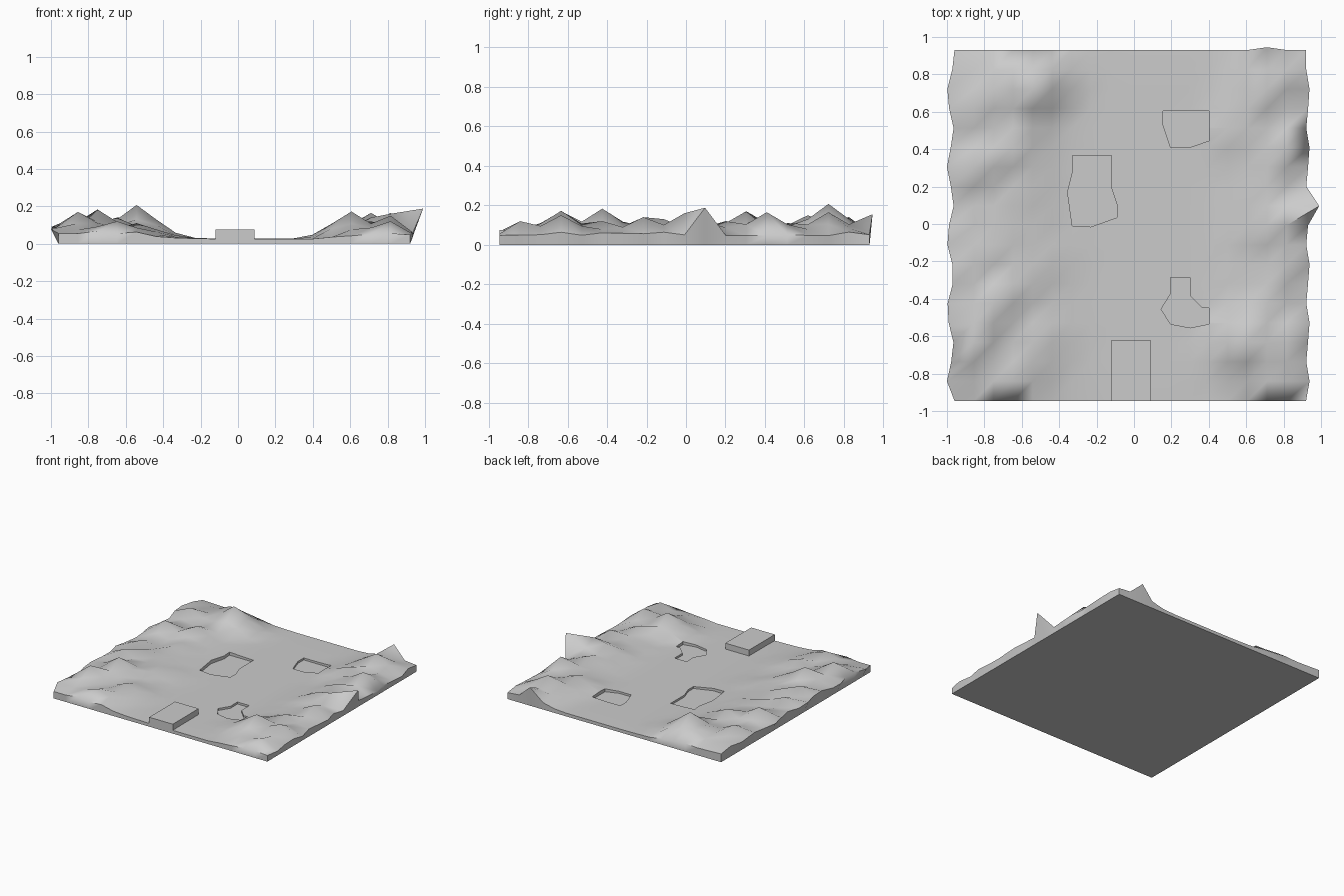
import bpy, bmesh, random
from math import sin

if "Cube" in bpy.data.objects:
    bpy.data.objects.remove(bpy.data.objects["Cube"])

random.seed(4)
N = 18
X0, X1, Y0, Y1 = -0.96, 0.92, -0.945, 0.93
DX, DY = (X1 - X0) / N, (Y1 - Y0) / N

# Summits: x, y, height
PEAKS = [
    (-.54, .77, .207), (-.65, .85, .14), (-.87, .65, .15), (-.66, .36, .14),
    (-.87, .32, .17), (-.65, .10, .10), (-.87, .0, .13), (-.76, -.15, .13),
    (-.55, -.25, .09), (-.87, -.25, .14), (-.75, -.47, .183), (-.55, -.60, .11),
    (-.87, -.65, .17), (-.65, -.80, .12),
    (.62, -.67, .172), (.80, -.60, .15), (.82, -.82, .12), (.72, -.45, .12),
    (.82, -.25, .14), (.70, -.05, .14), (.82, -.03, .16), (.92, .10, .188),
    (.72, .20, .12), (.82, .42, .165), (.65, .50, .11), (.72, .72, .165),
    (.73, .93, .155),
]


def snap(p):
    return (X0 + round((p[0] - X0) / DX) * DX, Y0 + round((p[1] - Y0) / DY) * DY, p[2])


SNAPPED = [snap(p) for p in PEAKS]


def smooth(t):
    t = max(0.0, min(1.0, t))
    return t * t * (3 - 2 * t)


def height(x, y, border):
    base = 0.028 + 0.008 * smooth((-x - 0.1) / 0.3)
    side = smooth((-x - 0.30) / 0.32) if x < 0 else smooth((x - 0.40) / 0.28)
    h = base + side * (0.045 + random.uniform(-0.015, 0.015))
    for px, py, ph in SNAPPED:
        d = ((x - px) ** 2 + (y - py) ** 2) ** 0.5
        if border and d > 0.02:
            continue
        h = max(h, base + (ph - base) * max(0, 1 - d / 0.25) ** 1.1)
    if border and h < 0.12:
        h = 0.022 + (h - 0.022) * 0.65
    return h


# Terrain: closed slab with a low-poly mountain surface
bm = bmesh.new()
top, bottom = {}, {}
for i in range(N + 1):
    for j in range(N + 1):
        x, y = X0 + i * DX, Y0 + j * DY
        border = i in (0, N) or j in (0, N)
        z = height(x, y, border)
        ox, oy = x, y
        if i == 0 and 0 < j < N:      # sides bulge outwards
            ox -= 0.022 + 0.018 * sin(j * 1.7)
            z += 0.025
        elif i == N and 0 < j < N:
            ox += 0.07 if z > 0.15 else 0.010 + 0.010 * sin(j * 2.1)
        if j == N and z > 0.12:
            oy += 0.015
        top[i, j] = bm.verts.new((ox, oy, z))
        if border:
            bottom[i, j] = bm.verts.new((x, y, 0))
for i in range(N):
    for j in range(N):
        a, b, c, d = top[i, j], top[i + 1, j], top[i + 1, j + 1], top[i, j + 1]
        bm.faces.new((a, b, c))
        bm.faces.new((a, c, d))
ring = ([(i, 0) for i in range(N)] + [(N, j) for j in range(N)] +
        [(i, N) for i in range(N, 0, -1)] + [(0, j) for j in range(N, 0, -1)])
for a, b in zip(ring, ring[1:] + ring[:1]):
    bm.faces.new((bottom[a], bottom[b], top[b], top[a]))
bm.faces.new([bottom[k] for k in reversed(ring)])
bmesh.ops.recalc_face_normals(bm, faces=bm.faces)
mesh = bpy.data.meshes.new("terrain")
bm.to_mesh(mesh)
bm.free()
terrain = bpy.data.objects.new("terrain", mesh)
bpy.context.collection.objects.link(terrain)


def prism(name, pts, z0, z1):
    bm = bmesh.new()
    face = bm.faces.new([bm.verts.new((x, y, z0)) for x, y in pts])
    new = bmesh.ops.extrude_face_region(bm, geom=[face])["geom"]
    bmesh.ops.translate(bm, vec=(0, 0, z1 - z0),
                        verts=[v for v in new if isinstance(v, bmesh.types.BMVert)])
    bmesh.ops.recalc_face_normals(bm, faces=bm.faces)
    me = bpy.data.meshes.new(name)
    bm.to_mesh(me)
    bm.free()
    ob = bpy.data.objects.new(name, me)
    bpy.context.collection.objects.link(ob)
    return ob


# Shallow pits in the valley floor
PITS = [
    [(.155, .605), (.40, .605), (.40, .445), (.30, .41), (.195, .41), (.155, .53)],
    [(-.33, .365), (-.12, .365), (-.12, .19), (-.09, .10), (-.09, .035),
     (-.23, -.015), (-.33, -.01), (-.355, .17), (-.325, .29)],
    [(.195, -.285), (.30, -.285), (.30, -.385), (.365, -.45), (.40, -.45),
     (.40, -.535), (.30, -.555), (.195, -.535), (.145, -.455), (.195, -.375)],
]
for pts in PITS:
    cutter = prism("pit_cutter", pts, 0.012, 0.1)
    cutter.hide_render = True
    cutter.hide_set(True)
    mod = terrain.modifiers.new("pit", 'BOOLEAN')
    mod.operation = 'DIFFERENCE'
    mod.solver = 'EXACT'
    mod.object = cutter

# Raised platform at the front edge
prism("front_platform", [(-.12, -.945), (.088, -.945), (.088, -.62), (-.12, -.62)], 0.0, 0.075)

# Soft shading on the slopes, crisp slab edges
bpy.ops.object.select_all(action='DESELECT')
terrain.select_set(True)
bpy.context.view_layer.objects.active = terrain
bpy.ops.object.shade_smooth_by_angle(angle=1.1)
